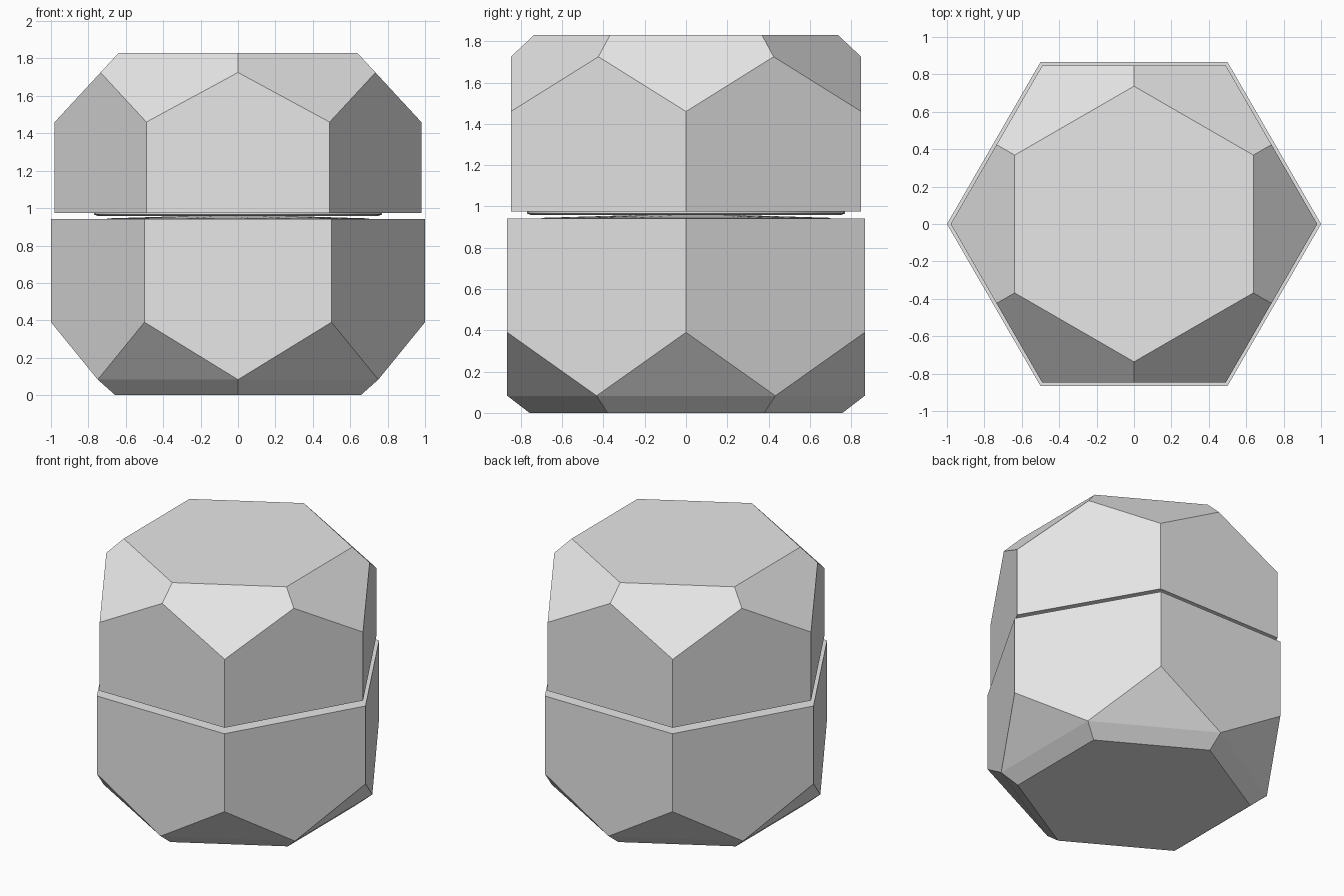
import bpy, bmesh, math

if "Cube" in bpy.data.objects:
    bpy.data.objects.remove(bpy.data.objects["Cube"])

stone = bpy.data.materials.new("light_grey")
stone.diffuse_color = (0.8, 0.8, 0.8, 1)
stone.use_nodes = True
stone.node_tree.nodes["Principled BSDF"].inputs["Base Color"].default_value = stone.diffuse_color


def ring(radius, z, offset=0, sides=6):
    step = math.tau / sides
    return [(radius * math.cos(i * step + offset), radius * math.sin(i * step + offset), z)
            for i in range(sides)]


def hull(name, points, smooth=False):
    """Convex solid around a set of rings, with coplanar facets merged."""
    bm = bmesh.new()
    for p in points:
        bm.verts.new(p)
    bmesh.ops.convex_hull(bm, input=bm.verts[:])
    bmesh.ops.dissolve_limit(bm, angle_limit=math.radians(0.7),
                             verts=bm.verts[:], edges=bm.edges[:])
    bmesh.ops.recalc_face_normals(bm, faces=bm.faces[:])
    mesh = bpy.data.meshes.new(name)
    bm.to_mesh(mesh)
    bm.free()
    mesh.materials.append(stone)
    obj = bpy.data.objects.new(name, mesh)
    bpy.context.collection.objects.link(obj)
    if smooth:
        for f in mesh.polygons:
            f.use_smooth = abs(f.normal.z) < 0.9
    return obj


HALF = math.pi / 6                 # turns a ring from corners to side middles
APO = math.cos(HALF)               # side middle distance relative to the corner

# Lower block: hexagonal prism with cut corners and a narrow bottom bevel
hull("lower_block", ring(1.0, 0.942) + ring(1.0, 0.39)
     + ring(APO, 0.083, HALF) + ring(0.758, 0.0, HALF))

# Upper block: slightly narrower prism, corners cut up to a turned hexagon top
R, CORNER_Z, TOP_Z, TOP_APO = 0.98, 1.46, 1.83, 0.638
mid_z = CORNER_Z + (TOP_Z - CORNER_Z) * (R - R * APO * APO) / (R - TOP_APO)
hull("upper_block", ring(R, 0.975) + ring(R, CORNER_Z)
     + ring(R * APO, mid_z, HALF) + ring(TOP_APO / APO, TOP_Z, HALF))

# Thin round spacer under the upper block
hull("spacer_disc", ring(0.77, 0.976, sides=48) + ring(0.77, 0.965, sides=48)
     + ring(0.75, 0.959, sides=48), smooth=True)

# Shallow mound on the lower block that meets the spacer
hull("shallow_mound", ring(0.7, 0.941, sides=48) + ring(0.7, 0.945, sides=48)
     + ring(0.2, 0.96, sides=48), smooth=True)
